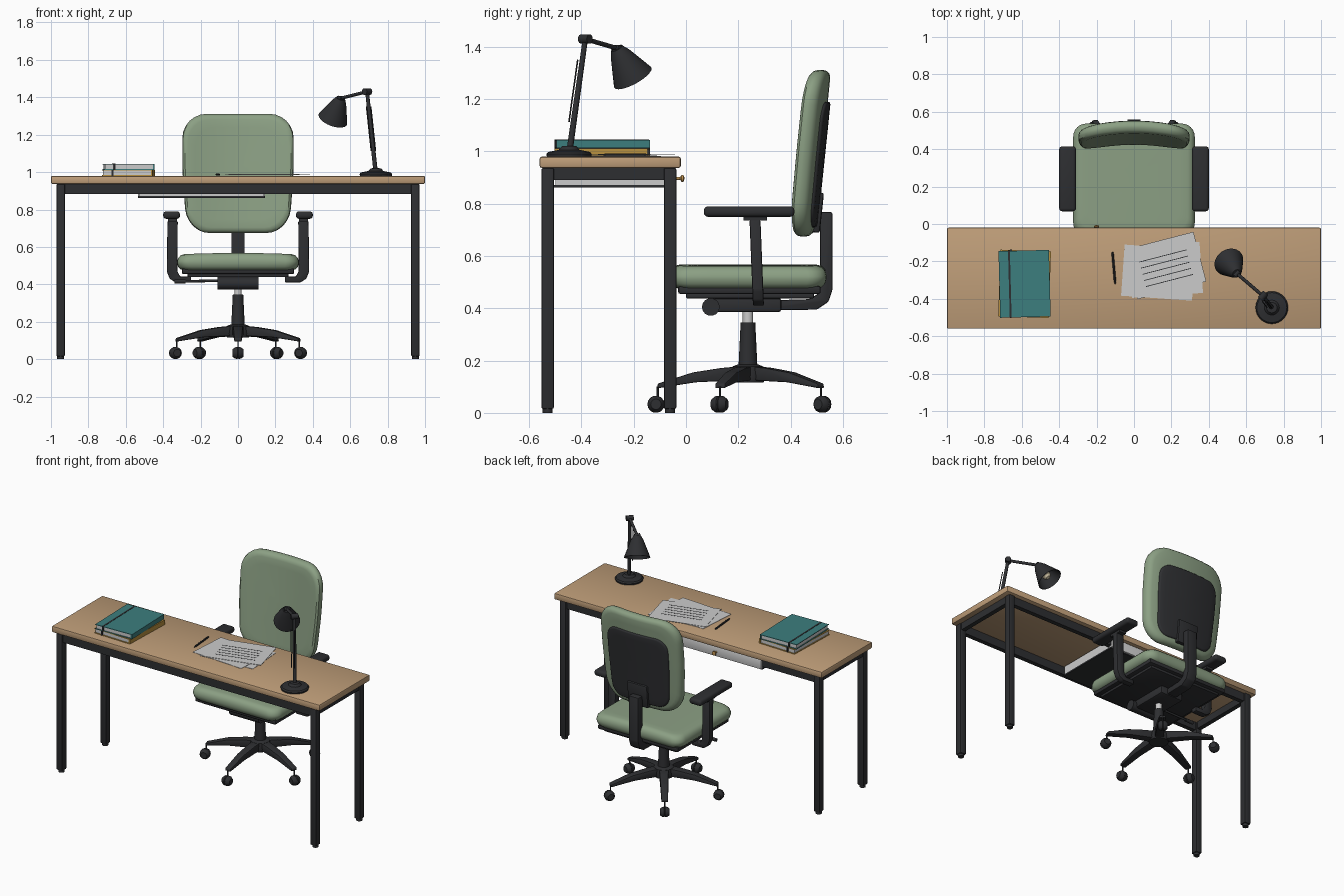
import bpy, bmesh, math
from mathutils import Vector, Matrix

if "Cube" in bpy.data.objects:
    bpy.data.objects.remove(bpy.data.objects["Cube"])


def material(name, rgb):
    m = bpy.data.materials.new(name)
    m.diffuse_color = (*rgb, 1)
    m.use_nodes = True
    m.node_tree.nodes["Principled BSDF"].inputs["Base Color"].default_value = m.diffuse_color
    return m


WOOD = material("wood", (0.52, 0.34, 0.19))
DARK = material("dark", (0.027, 0.028, 0.031))
GREEN = material("green", (0.26, 0.35, 0.23))
TEAL = material("teal", (0.045, 0.21, 0.21))
MUSTARD = material("mustard", (0.48, 0.28, 0.05))
BRASS = material("brass", (0.5, 0.28, 0.08))
CREAM = material("cream", (0.75, 0.65, 0.45))


def finish(name, bm, mat):
    bmesh.ops.remove_doubles(bm, verts=bm.verts, dist=1e-5)
    bmesh.ops.recalc_face_normals(bm, faces=bm.faces)
    me = bpy.data.meshes.new(name)
    bm.to_mesh(me)
    bm.free()
    ob = bpy.data.objects.new(name, me)
    bpy.context.collection.objects.link(ob)
    if mat:
        me.materials.append(mat)
    return ob


def bevel_all(bm, width, segs):
    if width:
        bmesh.ops.bevel(bm, geom=bm.edges[:], offset=width, segments=segs, profile=0.5,
                        affect='EDGES', clamp_overlap=True)


def box(name, lo, hi, mat=None, bevel=0, segs=2, rot=None):
    bm = bmesh.new()
    lo, hi = Vector(lo), Vector(hi)
    bmesh.ops.create_cube(bm, size=1, matrix=Matrix.Diagonal((*(hi - lo), 1)))
    bevel_all(bm, bevel, segs)
    m = Matrix.Translation((lo + hi) / 2)
    bm.transform(m @ rot if rot else m)
    return finish(name, bm, mat)


def prism(name, profile, place, half, mat, bevel=0.006):
    """Extrude a 2D profile; place(u, v, w) maps it into the scene."""
    bm = bmesh.new()
    a = [bm.verts.new(place(u, v, -half)) for u, v in profile]
    b = [bm.verts.new(place(u, v, half)) for u, v in profile]
    bm.faces.new(a)
    bm.faces.new(b[::-1])
    for i in range(len(a)):
        j = (i + 1) % len(a)
        bm.faces.new((a[i], b[i], b[j], a[j]))
    bmesh.ops.recalc_face_normals(bm, faces=bm.faces)
    bevel_all(bm, bevel, 2)
    return finish(name, bm, mat)


def lathe(name, profile, origin, axis, mat, n=20):
    """Revolve (radius, distance) points about an axis."""
    bm = bmesh.new()
    m = Matrix.Translation(origin) @ Vector(axis).to_track_quat('Z', 'Y').to_matrix().to_4x4()
    rings = [[bm.verts.new(m @ Vector((r * math.cos(2 * math.pi * k / n),
                                       r * math.sin(2 * math.pi * k / n), t)))
              for k in range(n)] for r, t in profile]
    for p, q in zip(rings, rings[1:]):
        for k in range(n):
            bm.faces.new((p[k], p[(k + 1) % n], q[(k + 1) % n], q[k]))
    return finish(name, bm, mat)


def rod(name, a, b, r, mat, r2=None, n=12):
    d = Vector(b) - Vector(a)
    r2 = r if r2 is None else r2
    return lathe(name, [(0, 0), (r, 0), (r2, d.length), (0, d.length)], a, d, mat, n)


def cushion(name, w, h, radius, thick, edge, place, mat):
    """Rounded-rectangle pad with rounded rim; place(u, v, d) bends it into position."""
    outline = []
    for cx, cy, a0 in ((1, 1, 0), (-1, 1, 90), (-1, -1, 180), (1, -1, 270)):
        for k in range(7):
            a = math.radians(a0 + 15 * k)
            outline.append((cx * (w / 2 - radius) + radius * math.cos(a),
                            cy * (h / 2 - radius) + radius * math.sin(a)))
        # extra points along the straight side
        if cx * cy > 0:
            outline += [(cx * (w / 2 - radius) * f, cy * h / 2) for f in (0.6, 0.2, -0.2, -0.6)]
        else:
            outline += [(cx * w / 2, cy * -(h / 2 - radius) * f) for f in (-0.6, -0.2, 0.2, 0.6)]
    half = thick / 2
    side = [(edge * (1 - math.cos(math.radians(a))),
             half - edge + edge * math.sin(math.radians(a))) for a in (0, 30, 60, 90)]
    rings = [(1e-4 if s == 0 else s, half) for s in (0, 0.3, 0.6, 0.85)]
    layers = [(s, None, half) for s, _ in rings]
    layers += [(1, i, d) for i, d in side[::-1]] + [(1, i, -d) for i, d in side]
    layers += [(s, None, -half) for s, _ in rings[::-1]]
    bm = bmesh.new()
    loops = []
    for s, inset, d in layers:
        ins = edge if inset is None else inset
        kx, ky = s * (1 - 2 * ins / w), s * (1 - 2 * ins / h)
        loops.append([bm.verts.new(place(u * kx, v * ky, d)) for u, v in outline])
    n = len(outline)
    for p, q in zip(loops, loops[1:]):
        for k in range(n):
            bm.faces.new((p[k], p[(k + 1) % n], q[(k + 1) % n], q[k]))
    bmesh.ops.remove_doubles(bm, verts=bm.verts, dist=2e-4)
    return finish(name, bm, mat)


# desk top, legs and frame
box("desk_top", (-1, -0.56, 0.937), (1, -0.02, 0.98), WOOD, 0.008)
for x in (-0.948, 0.948):
    for y in (-0.529, -0.061):
        box("desk_leg", (x - 0.023, y - 0.024, 0.015), (x + 0.023, y + 0.024, 0.937), DARK, 0.007)
        rod("leg_foot", (x, y, 0), (x, y, 0.02), 0.019, DARK)
    box("side_rail", (x - 0.015, -0.51, 0.89), (x + 0.015, -0.08, 0.938), DARK)
for y in (-0.529, -0.065):
    box("long_rail", (-0.93, y - 0.015, 0.882), (0.93, y + 0.015, 0.938), DARK)

# drawer
box("drawer_box", (-0.53, -0.5, 0.872), (0.14, -0.055, 0.93))
box("drawer_bottom", (-0.535, -0.505, 0.862), (0.145, -0.05, 0.872), DARK)
box("drawer_front", (-0.535, -0.055, 0.868), (0.145, -0.037, 0.932), None, 0.002)
lathe("drawer_knob", [(0, 0), (0.006, 0), (0.006, 0.015), (0.014, 0.02), (0.014, 0.027), (0, 0.032)],
      (-0.2, -0.037, 0.897), (0, 1, 0), BRASS, 14)

# notebooks: pages, covers, spine and elastic band
for z, mat, ang in ((0.98, MUSTARD, -2), (1.0125, TEAL, 1.5)):
    turn = Matrix.Rotation(math.radians(ang), 4, 'Z')
    at = Matrix.Translation((-0.585, -0.32, z)) @ turn
    parts = [box("pages", (-0.13, -0.173, 0.003), (0.125, 0.173, 0.029)),
             box("cover_bottom", (-0.135, -0.178, 0), (0.135, 0.178, 0.004), mat),
             box("cover_top", (-0.135, -0.178, 0.028), (0.135, 0.178, 0.032), mat),
             box("spine", (0.125, -0.178, 0), (0.135, 0.178, 0.032), mat),
             box("elastic_band", (-0.084, -0.18, -0.0005), (-0.074, 0.18, 0.0335), DARK)]
    for p in parts:
        p.data.transform(at)

# loose sheets with ruled lines, pen
for i, (x, y, ang) in enumerate(((0.17, -0.245, 4), (0.13, -0.26, -4), (0.168, -0.222, 14.5))):
    at = Matrix.Translation((x, y, 0.981 + 0.003 * i)) @ Matrix.Rotation(math.radians(ang), 4, 'Z')
    box("paper_sheet", (-0.19, -0.137, 0), (0.19, 0.137, 0.002)).data.transform(at)
    if i == 2:
        for k in range(5):
            box("ruled_line", (-0.13, -0.085 + 0.034 * k, 0.002),
                (0.13, -0.081 + 0.034 * k, 0.0027), DARK).data.transform(at)
lathe("pen", [(0, 0), (0.002, 0.002), (0.006, 0.02), (0.006, 0.165), (0.004, 0.175), (0, 0.176)],
      (-0.1, -0.325, 0.987), (-0.015, 0.175, 0), DARK, 10)

# lamp
elbow = Vector((0.69, -0.385, 1.43))
foot = Vector((0.737, -0.447, 0.99))
neck = Vector((0.55, -0.265, 1.395))
rim = Vector((0.507, -0.203, 1.282))
axis = rim - neck
lathe("lamp_base", [(0, 0), (0.085, 0), (0.087, 0.01), (0.08, 0.018), (0.04, 0.026), (0.028, 0.04), (0, 0.042)],
      (0.737, -0.447, 0.98), (0, 0, 1), DARK, 28)
rod("lamp_arm", foot, elbow, 0.012, DARK, 0.01)
for dx in (-0.012, 0.012):
    off = Vector((dx, -0.018, 0))
    rod("lamp_spring", foot.lerp(elbow, 0.28) + off, foot.lerp(elbow, 0.82) + off, 0.003, DARK, n=8)
side = (neck - elbow).cross(Vector((0, 0, 1))).normalized() * 0.022
rod("lamp_elbow", elbow - side, elbow + side, 0.018, DARK, n=14)
rod("lamp_head_arm", elbow, neck, 0.009, DARK)
rod("lamp_neck_joint", neck - side * 0.8, neck + side * 0.8, 0.013, DARK)
lathe("lamp_shade", [(0, 0), (0.024, 0), (0.03, 0.012), (0.04, 0.03), (0.081, 0.135), (0.078, 0.136),
                     (0.036, 0.034), (0, 0.03)], neck, axis, DARK, 28)
lathe("lamp_bulb", [(0, 0.03), (0.014, 0.035), (0.016, 0.06), (0.028, 0.085), (0.026, 0.105), (0.014, 0.118),
                    (0, 0.121)], neck, axis, CREAM, 16)

# chair seat
CY = 0.237
cushion("seat", 0.65, 0.6, 0.07, 0.085, 0.038, lambda u, v, d: Vector(
    (u, 0.237 + v, 0.517 + d + (0.008 * (1 - (u / 0.33) ** 2) if d > 0 else 0))), GREEN)
box("seat_pan", (-0.3, -0.03, 0.455), (0.3, 0.515, 0.485), DARK, 0.008)
box("seat_plate", (-0.27, 0.0, 0.438), (0.27, 0.49, 0.457), DARK, 0.005)
box("tilt_mechanism", (-0.085, 0.1, 0.385), (0.085, 0.365, 0.44), DARK, 0.012)
rod("tension_knob", (-0.11, 0.095, 0.405), (0.11, 0.095, 0.405), 0.034, DARK, n=14)
rod("height_lever", (-0.33, 0.16, 0.415), (-0.08, 0.16, 0.42), 0.007, DARK)
rod("lever_grip", (-0.34, 0.16, 0.415), (-0.28, 0.16, 0.416), 0.011, DARK)

# armrests
post = [(0.322, 0.738), (0.377, 0.738), (0.381, 0.47), (0.365, 0.43), (0.335, 0.41), (0.25, 0.41),
        (0.25, 0.442), (0.31, 0.442), (0.324, 0.47)]
for s in (-1, 1):
    prism("armrest_post", post, lambda u, v, w: (s * u, 0.277 - 0.04 * (v - 0.41) + w, v), 0.021, DARK)
    box("armrest_mount", (s * 0.35 - 0.025, 0.22, 0.735), (s * 0.35 + 0.025, 0.31, 0.755), DARK)
    box("armrest_pad", (s * 0.355 - 0.045, 0.068, 0.75), (s * 0.355 + 0.045, 0.415, 0.79), DARK, 0.016, 3)


# backrest: bowed and leaning pad with rear shell
def lean(u, z, d):
    u *= min(1, 0.92 + 0.25 * max(0, z - 0.68))
    return Vector((u, 0.455 + 0.105 * (z - 0.68) - 0.45 * u * u + d, z))


cushion("backrest", 0.595, 0.637, 0.13, 0.068, 0.03, lambda u, v, d: lean(u, 0.993 + v, d), GREEN)
cushion("back_shell", 0.45, 0.48, 0.08, 0.03, 0.01, lambda u, v, d: lean(u, 0.95 + v, 0.03 + d), DARK)
box("back_mount", (-0.075, 0.475, 0.69), (0.075, 0.52, 0.845), DARK, 0.01, rot=Matrix.Rotation(-0.105, 4, 'X'))
bar = [(0.512, 0.768), (0.56, 0.768), (0.56, 0.47), (0.545, 0.425), (0.5, 0.395), (0.3, 0.392), (0.3, 0.43),
       (0.47, 0.435), (0.505, 0.455), (0.514, 0.49)]
prism("back_support", bar, lambda u, v, w: (w, u, v), 0.036, DARK)

# gas column and star base
rod("gas_piston", (0, CY, 0.33), (0, CY, 0.39), 0.02, None, n=16)
lathe("column", [(0, 0), (0.036, 0), (0.028, 0.165), (0, 0.165)], (0, CY, 0.18), (0, 0, 1), DARK)
lathe("base_hub", [(0, 0), (0.06, 0), (0.066, 0.02), (0.06, 0.06), (0.04, 0.068), (0, 0.068)],
      (0, CY, 0.117), (0, 0, 1), DARK)
arm = [(0.03, 0.178), (0.1, 0.172), (0.21, 0.155), (0.345, 0.112), (0.347, 0.094), (0.2, 0.117), (0.03, 0.125)]
for k in range(5):
    a = math.radians(-90 + 72 * k)
    c, s = math.cos(a), math.sin(a)
    prism("base_arm", arm, lambda u, v, w: (u * c - w * s * (1.1 - u), CY + u * s + w * c * (1.1 - u), v),
          0.027, DARK, 0.005)
    x, y = 0.352 * c, CY + 0.352 * s
    rod("castor_stem", (x * 0.98, CY + 0.345 * s, 0.05), (x * 0.98, CY + 0.345 * s, 0.1), 0.004, DARK, n=8)
    lathe("castor", [(0, -0.03), (0.02, -0.03), (0.031, -0.016), (0.033, -0.004), (0.029, 0), (0.033, 0.004),
                     (0.031, 0.016), (0.02, 0.03), (0, 0.03)], (x, y, 0.033), (-s, c, 0), DARK, 14)

# smooth shading with crisp edges
bpy.ops.object.select_all(action='SELECT')
bpy.context.view_layer.objects.active = bpy.data.objects["desk_top"]
bpy.ops.object.shade_smooth_by_angle(angle=math.radians(35))
